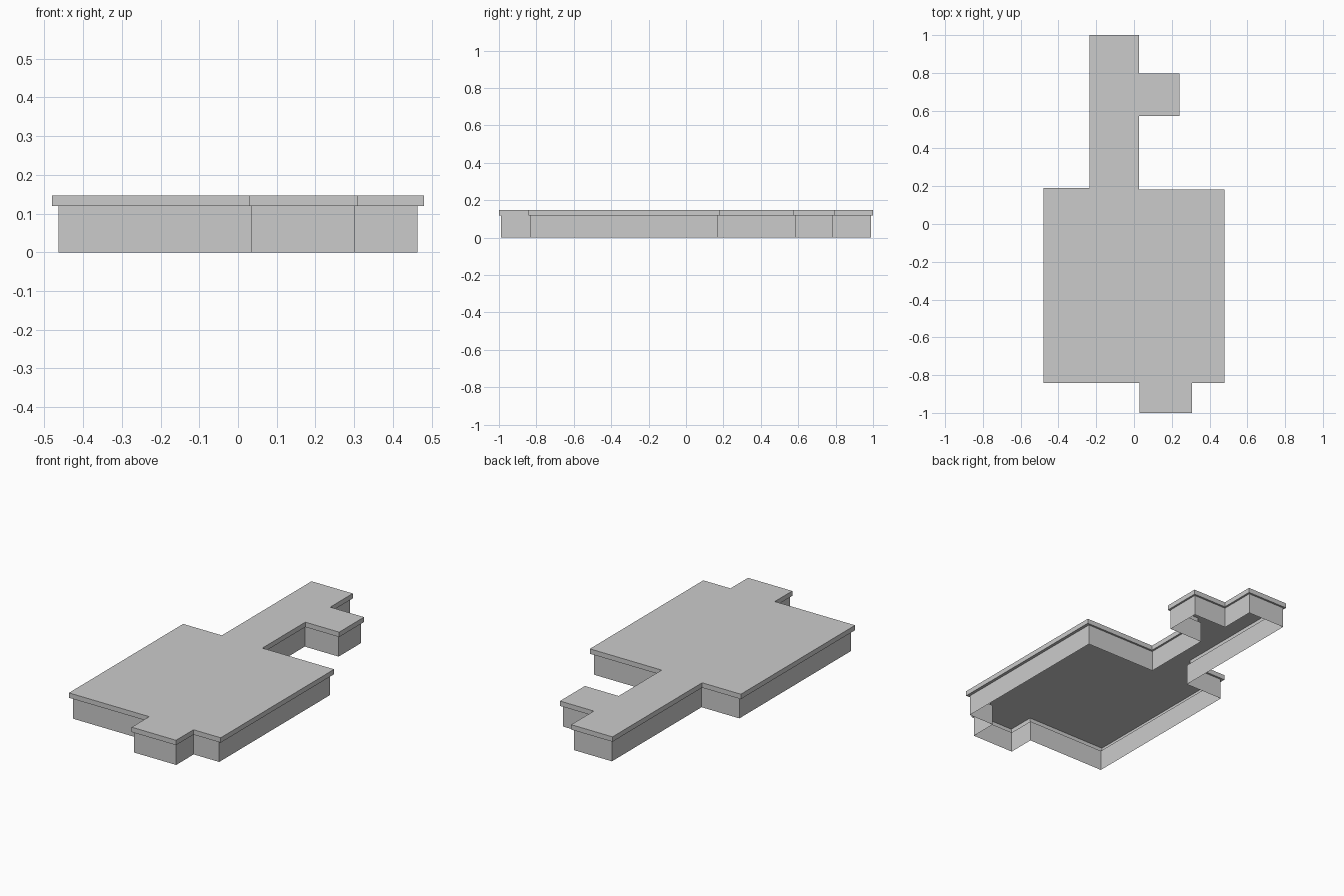
import bpy
import bmesh

if "Cube" in bpy.data.objects:
    bpy.data.objects.remove(bpy.data.objects["Cube"])


def outline(d, side):
    """Plan of the building, counter-clockwise, pulled in by d (by side on the long flanks)."""
    w = 0.48 - side
    front, right_back, left_back = -0.842 + d, 0.183 - d, 0.19 - d
    porch_l, porch_r = 0.028 + d * 0.6, 0.308 - d * 0.6
    wing_l, wing_r = -0.235 + d, 0.026 - d
    bay_f, bay_b, bay_r = 0.571 + d, 0.796 - d, 0.24 - d
    end = 1 - d
    return [(-w, front), (porch_l, front), (porch_l, -end), (porch_r, -end),
            (porch_r, front), (w, front), (w, right_back), (wing_r, right_back),
            (wing_r, bay_f), (bay_r, bay_f), (bay_r, bay_b), (wing_r, bay_b),
            (wing_r, end), (wing_l, end), (wing_l, left_back), (-w, left_back)]


def build(name, rings, cap=False):
    """Join successive (plan, height) rings with quads; optionally cap the last."""
    bm = bmesh.new()
    loops = [[bm.verts.new((x, y, z)) for x, y in plan] for plan, z in rings]
    for lo, hi in zip(loops, loops[1:]):
        n = len(lo)
        for i in range(n):
            j = (i + 1) % n
            bm.faces.new((lo[i], lo[j], hi[j], hi[i]))
    if cap:
        bm.faces.new(loops[-1])
    mesh = bpy.data.meshes.new(name)
    bm.to_mesh(mesh)
    bm.free()
    obj = bpy.data.objects.new(name, mesh)
    bpy.context.collection.objects.link(obj)
    return obj


EAVE, TOP = 0.119, 0.147
wall_plan = outline(0.011, 0.017)
roof_plan = outline(0, 0)

# Walls, open at the bottom
build("walls", [(wall_plan, 0), (wall_plan, EAVE)])

# Flat roof: soffit, fascia and top face, open to the interior
build("flat_roof", [(wall_plan, EAVE), (roof_plan, EAVE), (roof_plan, TOP)], cap=True)
